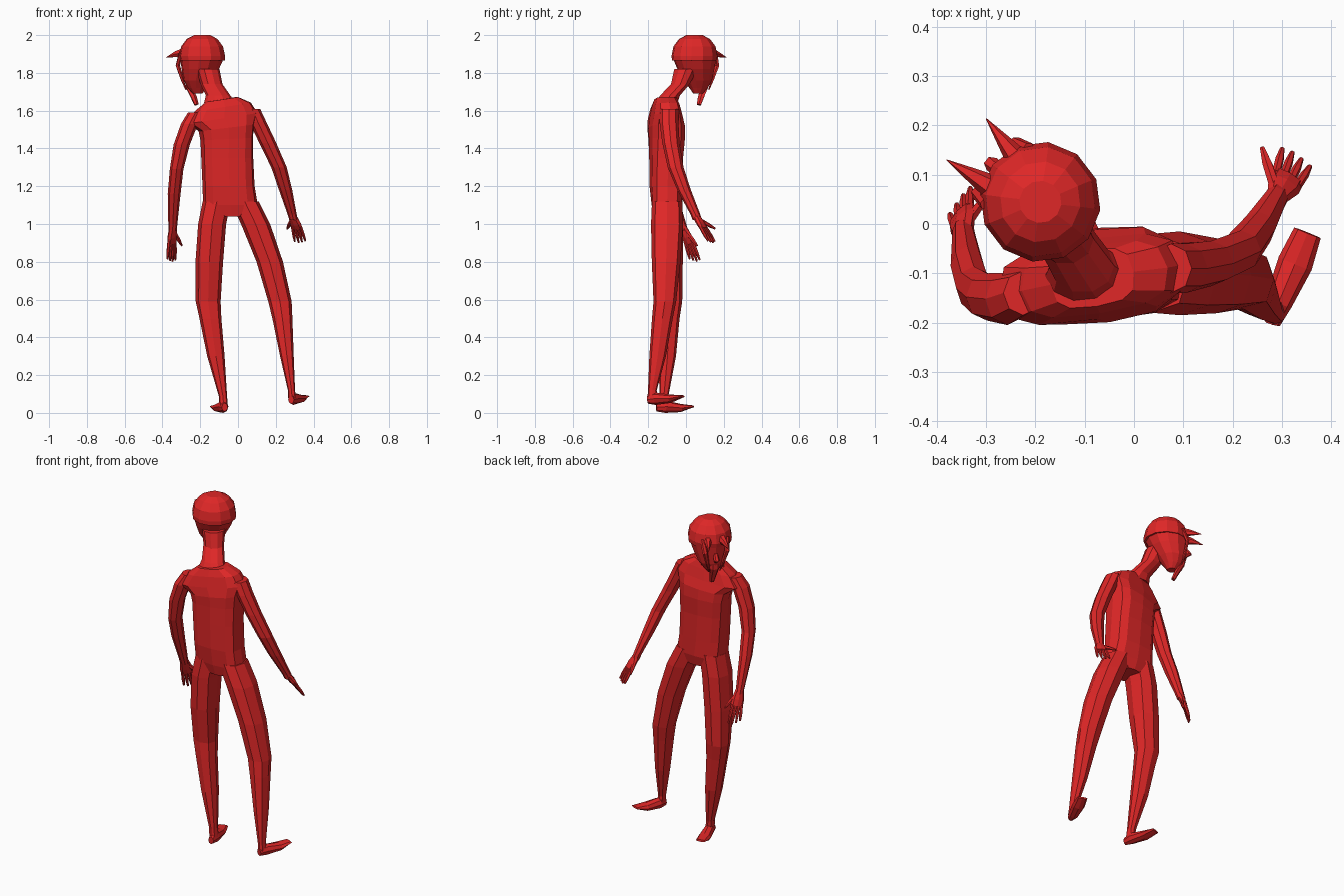
import bpy, bmesh, math
from mathutils import Vector

red = bpy.data.materials.new("red")
red.diffuse_color = (0.74, 0.02, 0.02, 1)


def skin(name, rings):
    """Join equal-sized rings of points into a closed flat-shaded body."""
    bm = bmesh.new()
    loops = [[bm.verts.new(p) for p in ring] for ring in rings]
    n = len(loops[0])
    for a, b in zip(loops, loops[1:]):
        for i in range(n):
            j = (i + 1) % n
            bm.faces.new((a[i], a[j], b[j], b[i]))
    bm.faces.new(loops[0][::-1])
    bm.faces.new(loops[-1])
    bmesh.ops.recalc_face_normals(bm, faces=bm.faces)
    me = bpy.data.meshes.new(name)
    bm.to_mesh(me)
    bm.free()
    me.materials.append(red)
    ob = bpy.data.objects.new(name, me)
    bpy.context.collection.objects.link(ob)
    return ob


def loft(name, rings, sides=8, power=1.0):
    """Level rings: x, y, z, half width, half depth, [yaw degrees, side slope]."""
    out = []
    for r in rings:
        x, y, z, rx, ry = r[:5]
        yaw = math.radians(r[5]) if len(r) > 5 else 0
        slope = r[6] if len(r) > 6 else 0
        ring = []
        for i in range(sides):
            t = 2 * math.pi * i / sides
            c, s = math.cos(t), math.sin(t)
            u = rx * math.copysign(abs(c) ** power, c)
            v = ry * math.copysign(abs(s) ** power, s)
            ring.append((x + u * math.cos(yaw) - v * math.sin(yaw),
                         y + u * math.sin(yaw) + v * math.cos(yaw), z + u * slope))
        out.append(ring)
    return skin(name, out)


def tube(name, pts, across, sides=6):
    """Rings square to a path: x, y, z, half width along 'across', half thickness."""
    across = Vector(across)
    P = [Vector(p[:3]) for p in pts]
    out = []
    for i, p in enumerate(pts):
        d = (P[min(i + 1, len(P) - 1)] - P[max(i - 1, 0)]).normalized()
        w = (across - d * across.dot(d)).normalized()
        h = d.cross(w)
        out.append([P[i] + w * p[3] * math.cos(2 * math.pi * k / sides)
                    + h * p[4] * math.sin(2 * math.pi * k / sides) for k in range(sides)])
    return skin(name, out)


# Torso, turned and leaning at the shoulders
loft("torso", [
    (-0.03, -0.10, 1.04, 0.06, 0.07),
    (-0.04, -0.10, 1.10, 0.145, 0.082),
    (-0.05, -0.105, 1.20, 0.138, 0.088, 3),
    (-0.057, -0.105, 1.35, 0.138, 0.09, 5),
    (-0.06, -0.102, 1.45, 0.14, 0.095, 7, 0.05),
    (-0.062, -0.105, 1.51, 0.148, 0.095, 8, 0.12),
    (-0.085, -0.112, 1.56, 0.19, 0.082, 9, 0.15),
    (-0.08, -0.112, 1.62, 0.15, 0.07, 9, 0.15),
    (-0.085, -0.11, 1.66, 0.085, 0.058, 9, 0.15)], 12, 0.65)

# Neck leaning into the head
loft("neck", [
    (-0.095, -0.105, 1.64, 0.085, 0.062), (-0.105, -0.085, 1.68, 0.065, 0.055),
    (-0.14, -0.03, 1.74, 0.058, 0.052), (-0.16, 0.0, 1.82, 0.062, 0.065)], 10)

# Head frame: u is forward for the face, v is sideways
F = Vector((-0.79, 0.61, 0))
S = Vector((0.61, 0.79, 0))
HEAD = Vector((-0.19, 0.045, 0))
YAW = math.degrees(math.atan2(F.y, F.x))


def hp(u, v, z):
    return tuple(HEAD + F * u + S * v + Vector((0, 0, z)))


def head_rings(rows, grow=0):
    return [hp(u, 0, z) + (a + grow, b + grow, YAW) for u, z, a, b in rows]


loft("head", head_rings([
    (0.03, 1.69, 0.025, 0.025), (0.035, 1.72, 0.05, 0.048), (0.03, 1.76, 0.075, 0.075),
    (0.012, 1.82, 0.10, 0.098), (0.0, 1.88, 0.118, 0.116), (0.0, 1.94, 0.108, 0.108)]), 12)
loft("skull_cap", head_rings([
    (-0.002, 1.865, 0.117, 0.116), (0.0, 1.89, 0.12, 0.119), (0.0, 1.94, 0.108, 0.110),
    (0.0, 1.98, 0.078, 0.08), (0.0, 2.0, 0.04, 0.04)], 0.003), 12)
tube("nose", [hp(0.09, 0, 1.84) + (0.012, 0.012), hp(0.125, 0, 1.79) + (0.016, 0.016),
              hp(0.095, 0, 1.77) + (0.008, 0.008)], S)

# Horns
for side, tip in (("left", (-0.38, 0.13, 1.882)), ("right", (-0.30, 0.214, 1.882))):
    base = (-0.272, 0.065, 1.905) if side == "left" else (-0.22, 0.11, 1.905)
    mid = [b + (t - b) * 0.5 + (0.006 if k == 2 else 0) for k, (b, t) in enumerate(zip(base, tip))]
    tube("horn_" + side, [base + (0.03, 0.034), tuple(mid) + (0.016, 0.018),
                          tip + (0.001, 0.001)], S, 6)

# Beard and the locks that hang beside the face
tube("beard", [hp(0.09, 0, 1.80) + (0.035, 0.012), hp(0.09, 0, 1.73) + (0.026, 0.014),
               hp(0.055, 0, 1.67) + (0.02, 0.014), hp(0.038, 0, 1.632) + (0.014, 0.011)], S)
for s in (-1, 1):
    tube("hair_lock", [hp(0.085, 0.07 * s, 1.91) + (0.014, 0.012),
                       hp(0.115, 0.062 * s, 1.84) + (0.015, 0.010),
                       hp(0.10, 0.045 * s, 1.77) + (0.010, 0.008),
                       hp(0.085, 0.03 * s, 1.71) + (0.003, 0.003)], S)

# Arms
loft("arm_left", [
    (-0.225, -0.14, 1.59, 0.04, 0.045), (-0.257, -0.152, 1.53, 0.045, 0.053),
    (-0.298, -0.148, 1.42, 0.043, 0.048), (-0.325, -0.13, 1.29, 0.036, 0.044),
    (-0.338, -0.085, 1.16, 0.034, 0.04), (-0.345, -0.025, 1.0, 0.024, 0.026),
    (-0.346, -0.012, 0.965, 0.022, 0.024)])
loft("arm_right", [
    (0.075, -0.09, 1.61, 0.042, 0.05), (0.105, -0.09, 1.54, 0.045, 0.05),
    (0.157, -0.08, 1.43, 0.045, 0.046), (0.217, -0.055, 1.30, 0.041, 0.042),
    (0.252, -0.01, 1.18, 0.035, 0.036), (0.287, 0.05, 1.05, 0.024, 0.026),
    (0.294, 0.06, 1.02, 0.022, 0.024)])


# Hands: palm, four fanned fingers and a thumb
def hand(side, wrist, knuckle, tip, width, thumb):
    w, k, t = Vector(wrist), Vector(knuckle), Vector(tip)
    tube("palm_" + side, [wrist + (0.022, 0.018), tuple(w.lerp(k, 0.6)) + (0.035, 0.017),
                          tuple(k) + (0.034, 0.012)], width, 8)
    a = Vector(width).normalized()
    for i in range(4):
        s = (i - 1.5) / 1.5
        end = k + (t - k) * (1 - 0.12 * abs(s - 0.2)) + a * s * 0.033
        b = k + a * s * 0.025 + (w - k) * 0.15
        tube("finger_" + side, [tuple(b) + (0.009, 0.009), tuple(b.lerp(end, 0.6)) + (0.009, 0.009),
                                tuple(end) + (0.005, 0.005)], width)
    b = w.lerp(k, 0.3) + a * 0.012
    th = Vector(thumb)
    tube("thumb_" + side, [tuple(b) + (0.012, 0.012), tuple(b.lerp(th, 0.6)) + (0.011, 0.010),
                           thumb + (0.005, 0.005)], width)


hand("left", (-0.345, -0.018, 0.985), (-0.35, 0.02, 0.895), (-0.353, 0.05, 0.80),
     (0.6, 0.75, 0), (-0.297, 0.06, 0.885))
hand("right", (0.29, 0.055, 1.04), (0.313, 0.095, 0.975), (0.331, 0.14, 0.90),
     (-0.85, 0.5, 0), (0.26, 0.155, 0.975))

# Legs
loft("leg_left", [
    (-0.112, -0.10, 1.12, 0.075, 0.08), (-0.137, -0.10, 1.0, 0.074, 0.085),
    (-0.152, -0.095, 0.80, 0.073, 0.078), (-0.158, -0.08, 0.59, 0.066, 0.06),
    (-0.146, -0.088, 0.50, 0.058, 0.054), (-0.117, -0.098, 0.30, 0.046, 0.045),
    (-0.08, -0.117, 0.09, 0.022, 0.024), (-0.076, -0.12, 0.04, 0.022, 0.026)], 8, 0.8)
loft("leg_right", [
    (0.035, -0.10, 1.12, 0.075, 0.08), (0.093, -0.10, 1.0, 0.077, 0.085),
    (0.168, -0.105, 0.80, 0.07, 0.076), (0.222, -0.112, 0.59, 0.062, 0.06),
    (0.235, -0.125, 0.50, 0.053, 0.055), (0.259, -0.15, 0.30, 0.036, 0.044),
    (0.283, -0.178, 0.12, 0.019, 0.023), (0.286, -0.178, 0.08, 0.021, 0.026)], 8, 0.8)

# Feet, thin at the toes
tube("foot_left", [
    (-0.07, -0.157, 0.03, 0.016, 0.022), (-0.078, -0.11, 0.033, 0.028, 0.033),
    (-0.102, -0.03, 0.026, 0.036, 0.022), (-0.123, 0.035, 0.034, 0.028, 0.006)], (0.95, 0.3, 0), 8)
tube("foot_right", [
    (0.281, -0.202, 0.07, 0.016, 0.022), (0.293, -0.16, 0.075, 0.028, 0.033),
    (0.327, -0.08, 0.075, 0.036, 0.022), (0.352, -0.018, 0.088, 0.029, 0.006)], (0.92, -0.4, 0), 8)
